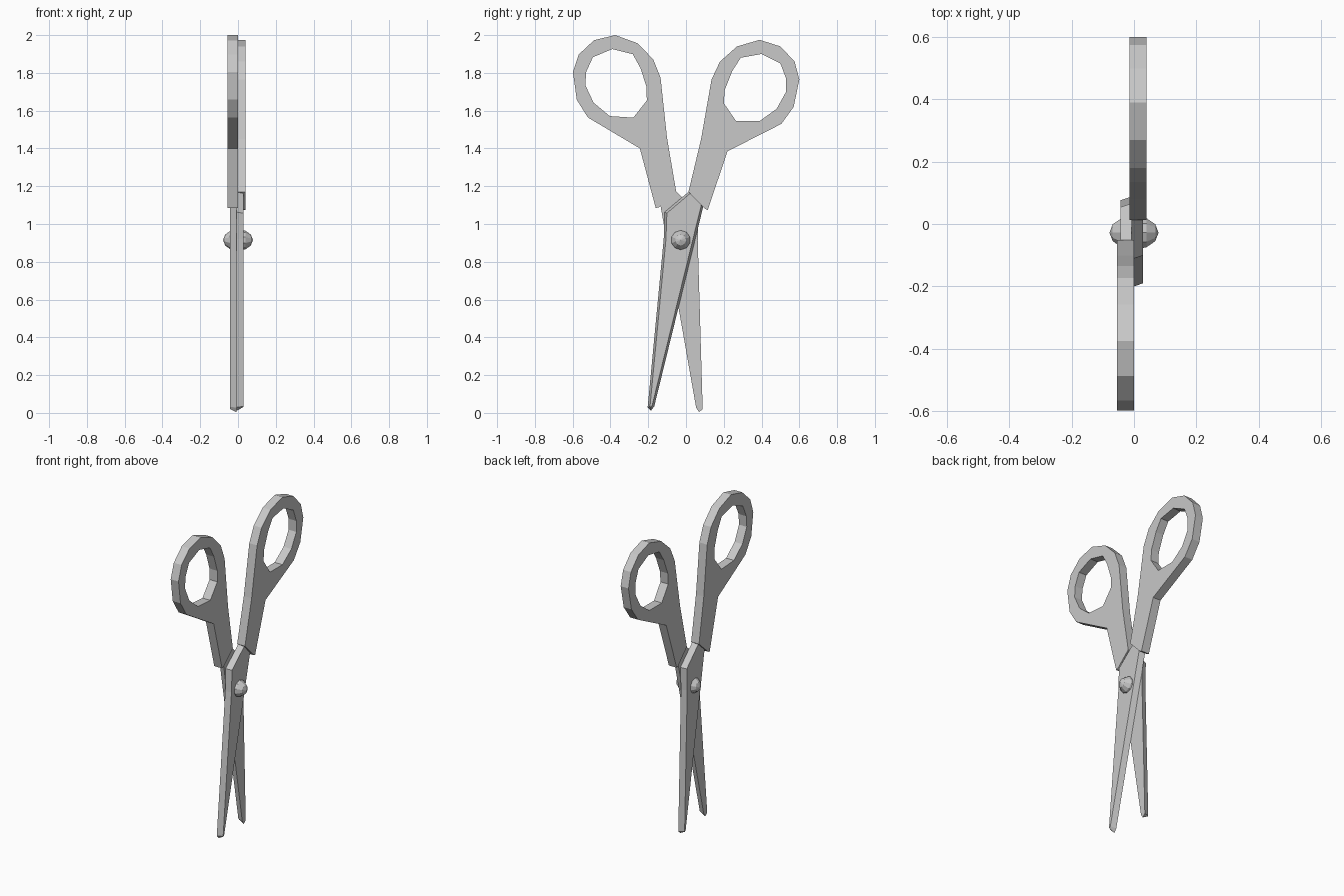
import bpy, bmesh, math
from mathutils import Matrix, Vector

cube = bpy.data.objects.get("Cube")
if cube:
    bpy.data.objects.remove(cube, do_unlink=True)

# One plain grey for everything
grey = bpy.data.materials.new("plain_grey")
grey.use_nodes = True
colour = (0.58, 0.58, 0.58, 1)
grey.diffuse_color = colour
grey.node_tree.nodes["Principled BSDF"].inputs["Base Color"].default_value = colour

PIVOT = Vector((-0.0075, -0.028, 0.915))
AXIS = Vector((0, 0.033, 1))
# Half turn about the scissor axis makes the second half from the first
HALF_TURN = (Matrix.Translation(PIVOT) @ Matrix.Rotation(math.pi, 4, AXIS)
             @ Matrix.Translation(-PIVOT))
# Drawing plane (u, v, depth) to world (y, z, x)
STAND = Matrix(((0, 0, 1, 0), (1, 0, 0, 0), (0, 1, 0, 0), (0, 0, 0, 1)))


def add_object(name, mesh):
    mesh.materials.clear()
    mesh.materials.append(grey)
    for face in mesh.polygons:
        face.use_smooth = False
        face.material_index = 0
    obj = bpy.data.objects.new(name, mesh)
    bpy.context.collection.objects.link(obj)
    return obj


def add_pair(name, mesh):
    add_object("front_" + name, mesh)
    other = mesh.copy()
    other.transform(HALF_TURN)
    add_object("rear_" + name, other)


def plate_with_hole(loops, low, high):
    curve = bpy.data.curves.new("handle_outline", "CURVE")
    curve.dimensions = "2D"
    curve.fill_mode = "BOTH"
    curve.extrude = (high - low) / 2
    for loop in loops:
        spline = curve.splines.new("POLY")
        spline.points.add(len(loop) - 1)
        for point, (u, v) in zip(spline.points, loop):
            point.co = (u, v, 0, 1)
        spline.use_cyclic_u = True
        spline.use_smooth = False
    holder = bpy.data.objects.new("handle_outline", curve)
    mesh = bpy.data.meshes.new_from_object(holder)
    bpy.data.objects.remove(holder)
    mesh.transform(STAND @ Matrix.Translation((0, 0, (low + high) / 2)))
    return mesh


# Handles: faceted finger loops with a shank
outer = [(.39, 1.975), (.27, 1.94), (.18, 1.86), (.135, 1.765), (.08, 1.45),
         (.013, 1.17), (.1, 1.08), (.115, 1.075), (.22, 1.385), (.505, 1.53),
         (.57, 1.62), (.6, 1.765), (.575, 1.86), (.5, 1.94)]
hole = [(.4, 1.9), (.29, 1.88), (.245, 1.81), (.205, 1.71), (.2, 1.64),
        (.265, 1.545), (.39, 1.545), (.48, 1.61), (.53, 1.7), (.53, 1.77),
        (.5, 1.85)]
add_pair("handle", plate_with_hole((outer, hole), -.015, .04))

# Blades: flat inner face, steeply bevelled edges up to a smaller outer face
outline = [(-.113, 1.063), (-.118, .92), (-.203, .03), (-.185, .012),
           (-.168, .035), (.092, 1.095), (.07, 1.22), (.013, 1.17)]
bm = bmesh.new()
base = [bm.verts.new((u, v, PIVOT.x)) for u, v in outline]
face = bm.faces.new(base)
face.normal_update()
bmesh.ops.inset_region(bm, faces=[face], thickness=.012, depth=.036,
                       use_boundary=True, use_even_offset=True)
bm.faces.new(list(reversed(base)))
bmesh.ops.recalc_face_normals(bm, faces=bm.faces)
bm.transform(STAND)
blade = bpy.data.meshes.new("blade")
bm.to_mesh(blade)
bm.free()
add_pair("blade", blade)

# Pivot screw: faceted ball stretched across both blades
bm = bmesh.new()
bmesh.ops.create_uvsphere(bm, u_segments=10, v_segments=6, radius=1)
bm.transform(Matrix.Translation((0, PIVOT.y, PIVOT.z)) @ STAND
             @ Matrix.Diagonal((.057, .057, .079, 1)))
screw = bpy.data.meshes.new("pivot_screw")
bm.to_mesh(screw)
bm.free()
add_object("pivot_screw", screw)
